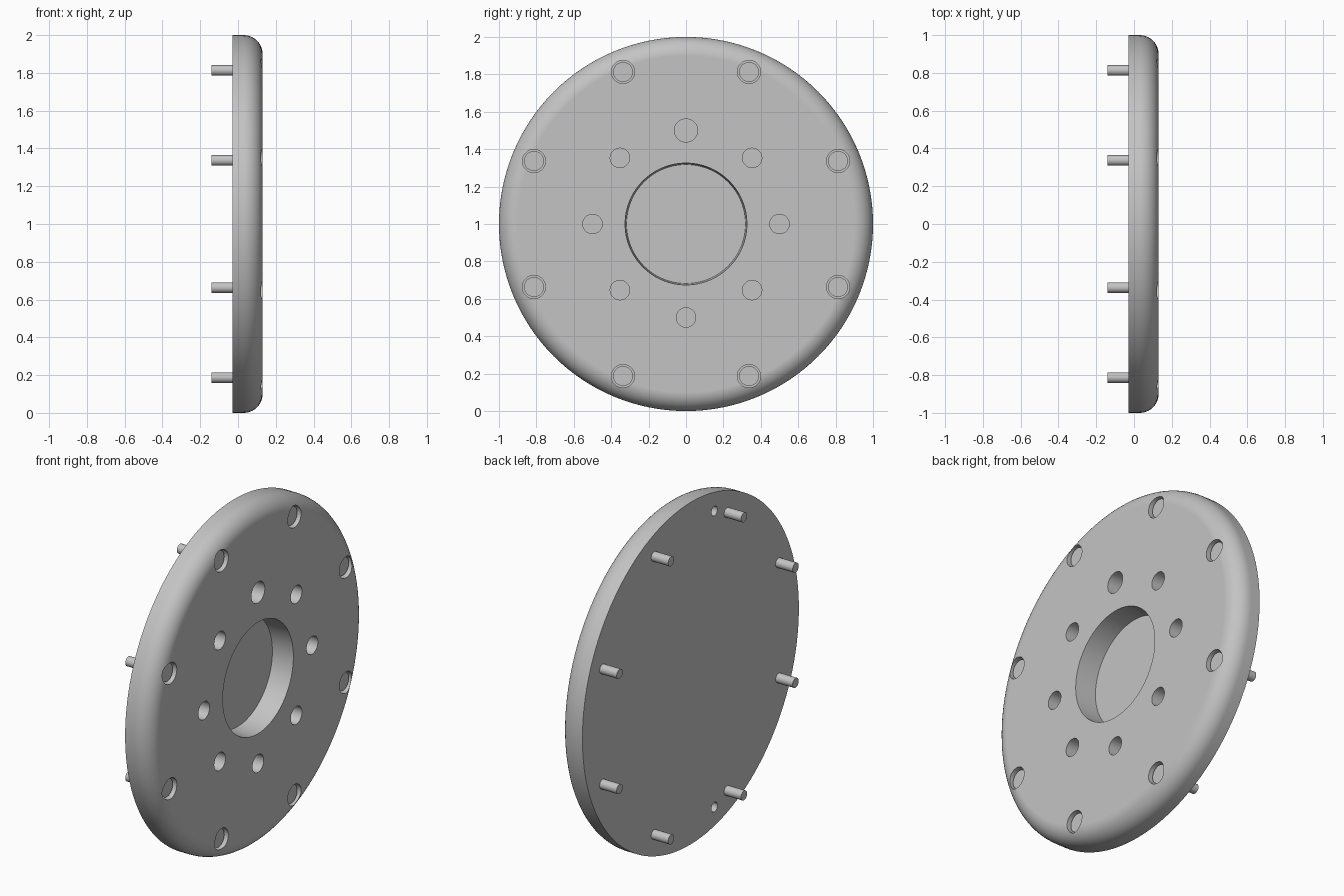
import bpy, bmesh, math
from mathutils import Matrix

cube = bpy.data.objects.get("Cube")
if cube:
    bpy.data.objects.remove(cube, do_unlink=True)

BACK, FACE, MID_Z = -0.03, 0.13, 1.0

metal = bpy.data.materials.new("grey metal")
metal.use_nodes = True
grey = (0.55, 0.55, 0.55, 1)
metal.diffuse_color = grey
metal.node_tree.nodes["Principled BSDF"].inputs["Base Color"].default_value = grey


def add_cylinder(bm, x0, x1, r0, r1=None, y=0, z=0, sides=32):
    """Cylinder along x; y and z are measured from the disc centre."""
    place = (Matrix.Translation(((x0 + x1) / 2, y, MID_Z + z))
             @ Matrix.Rotation(math.pi / 2, 4, 'Y'))
    bmesh.ops.create_cone(bm, cap_ends=True, segments=sides, radius1=r0,
                          radius2=r1 or r0, depth=x1 - x0, matrix=place)


def make_object(name, bm):
    bmesh.ops.recalc_face_normals(bm, faces=bm.faces)
    mesh = bpy.data.meshes.new(name)
    bm.to_mesh(mesh)
    bm.free()
    obj = bpy.data.objects.new(name, mesh)
    mesh.materials.append(metal)
    bpy.context.collection.objects.link(obj)
    return obj


def select_only(obj):
    bpy.ops.object.select_all(action='DESELECT')
    obj.select_set(True)
    bpy.context.view_layer.objects.active = obj


def ring(radius, count, start=0.0):
    """Evenly spaced (y, z) points around the disc centre."""
    for i in range(count):
        a = start + i * math.tau / count
        yield radius * math.cos(a), radius * math.sin(a)


# Disc with a rounded front rim
bm = bmesh.new()
add_cylinder(bm, BACK, FACE, 1.0, sides=128)
rim = [e for e in bm.edges if all(v.co.x > 0.1 for v in e.verts)]
bmesh.ops.bevel(bm, geom=rim, offset=0.1, segments=10, profile=0.5,
                affect='EDGES')
disc = make_object("disc", bm)

# Cutters: centre recess, bolt holes, screw seats and back dowel holes
bm = bmesh.new()
add_cylinder(bm, 0.0, FACE + 0.02, 0.318, 0.327, sides=96)
for i, (y, z) in enumerate(ring(0.5, 8, math.pi / 2)):
    add_cylinder(bm, 0.0, FACE + 0.02, 0.062 if i == 0 else 0.052, y=y, z=z)
for y, z in ring(0.88, 8, math.pi / 8):
    add_cylinder(bm, 0.05, FACE + 0.02, 0.062, y=y, z=z)
for side in (-1, 1):
    add_cylinder(bm, BACK - 0.02, 0.04, 0.028, y=-0.22, z=0.866 * side)
cutter = make_object("hole_cutter", bm)
cutter.hide_render = True

cut = disc.modifiers.new("holes", 'BOOLEAN')
cut.operation = 'DIFFERENCE'
cut.solver = 'EXACT'
cut.object = cutter
select_only(disc)
bpy.ops.object.modifier_apply(modifier=cut.name)
bpy.data.objects.remove(cutter, do_unlink=True)

# Screws: a head sunk in each seat and a shank out of the back
screws = []
for i, (y, z) in enumerate(ring(0.88, 8, math.pi / 8)):
    bm = bmesh.new()
    add_cylinder(bm, 0.05, 0.11, 0.053, y=y, z=z)
    add_cylinder(bm, -0.14, BACK + 0.01, 0.028, y=y, z=z)
    screws.append(make_object(f"screw_{i + 1}", bm))

# Smooth round walls, crisp edges, flat faces kept flat
for obj in [disc] + screws:
    select_only(obj)
    bpy.ops.object.shade_smooth_by_angle(angle=math.radians(30))
flat = disc.modifiers.new("flat faces", 'WEIGHTED_NORMAL')
flat.keep_sharp = True
